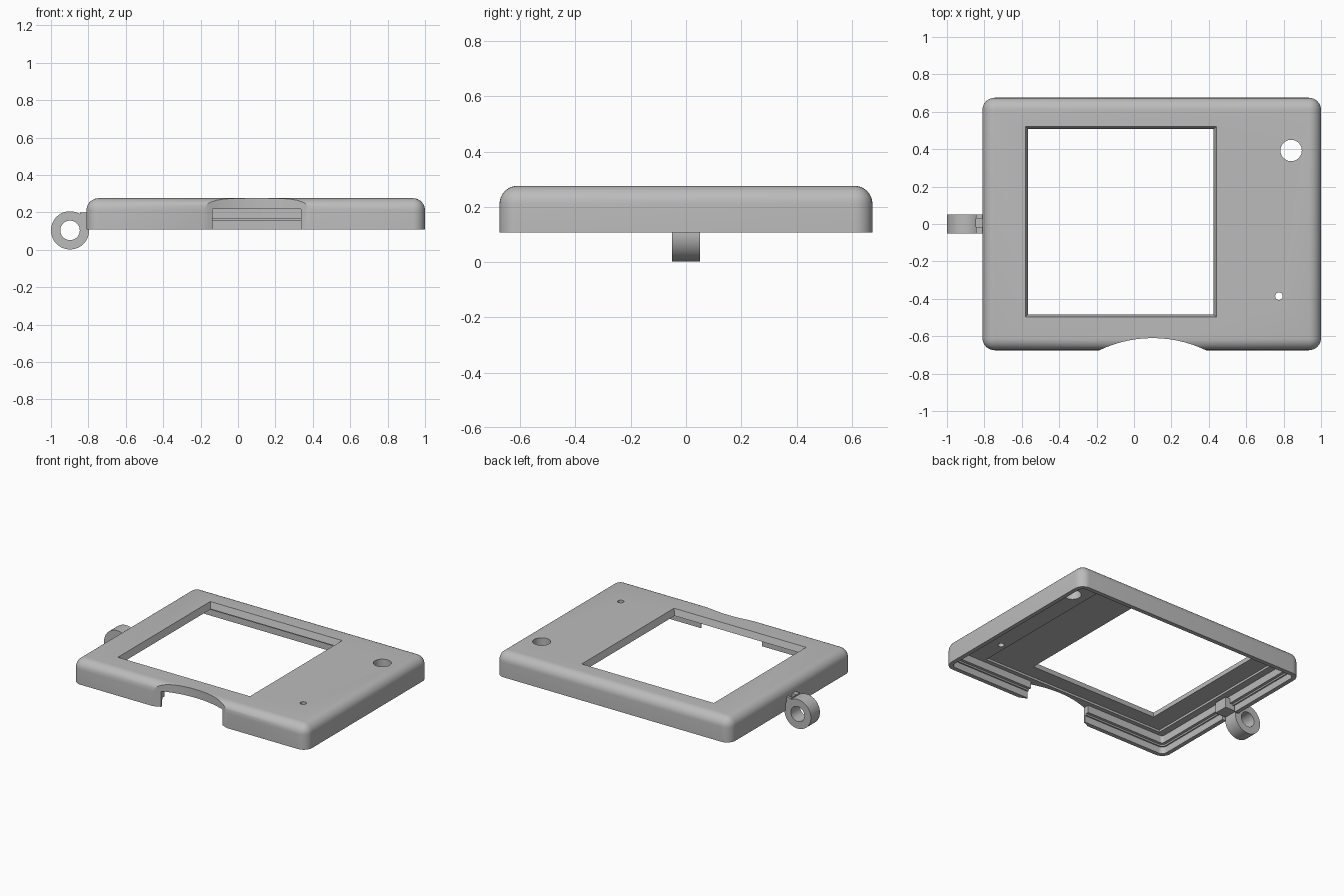
import bpy, bmesh, math
from mathutils import Matrix

default = bpy.data.objects.get("Cube")
if default:
    bpy.data.objects.remove(default, do_unlink=True)

grey = bpy.data.materials.new("plain grey")
grey.use_nodes = True
grey.diffuse_color = (0.5, 0.5, 0.5, 1)
grey.node_tree.nodes["Principled BSDF"].inputs["Base Color"].default_value = (0.5, 0.5, 0.5, 1)


def make(name, bm):
    bmesh.ops.recalc_face_normals(bm, faces=bm.faces)
    mesh = bpy.data.meshes.new(name)
    bm.to_mesh(mesh)
    bm.free()
    mesh.materials.append(grey)
    ob = bpy.data.objects.new(name, mesh)
    bpy.context.collection.objects.link(ob)
    return ob


def box(name, x, y, z, corner=0.0, top=0.0):
    """Box from ranges; corner rounds the upright edges, top rounds all but the bottom."""
    bm = bmesh.new()
    bmesh.ops.create_cube(bm, size=1)
    for v in bm.verts:
        v.co = [r[0] if c < 0 else r[1] for c, r in zip(v.co, (x, y, z))]
    if corner or top:
        edges = [e for e in bm.edges
                 if (top and max(v.co.z for v in e.verts) > z[0] + 1e-4)
                 or abs(e.verts[0].co.z - e.verts[1].co.z) > 1e-4]
        bmesh.ops.bevel(bm, geom=edges, offset=top or corner, segments=8,
                        profile=0.5, affect='EDGES')
    return make(name, bm)


def cylinder(name, center, radius, depth, along_y=False):
    bm = bmesh.new()
    turn = Matrix.Rotation(math.pi / 2, 4, 'X') if along_y else Matrix()
    bmesh.ops.create_cone(bm, cap_ends=True, segments=96, radius1=radius, radius2=radius,
                          depth=depth, matrix=Matrix.Translation(center) @ turn)
    return make(name, bm)


def apply_boolean(ob, other, operation='DIFFERENCE'):
    mod = ob.modifiers.new("boolean", 'BOOLEAN')
    mod.operation, mod.solver, mod.object = operation, 'EXACT', other
    bpy.ops.object.select_all(action='DESELECT')
    bpy.context.view_layer.objects.active = ob
    ob.select_set(True)
    bpy.ops.object.modifier_apply(modifier=mod.name)
    bpy.data.objects.remove(other, do_unlink=True)


X0, X1, Y, BOTTOM, TOP = -0.81, 1.0, 0.675, 0.108, 0.276


def cavity(name, wall, z, corner):
    return box(name, (X0 + wall, X1 - wall), (-Y + wall, Y - wall), z, corner)


# Rounded cover
cover = box("cover", (X0, X1), (-Y, Y), (BOTTOM, TOP), top=0.065)

# Hollow underside with a stepped rim and a snap groove
apply_boolean(cover, cavity("cavity", 0.06, (0, 0.217), 0.02))
apply_boolean(cover, cavity("rim_step", 0.03, (0, 0.155), 0.035))
apply_boolean(cover, cavity("snap_groove", 0.04, (0.15, 0.166), 0.03))

# Shallow pocket around the window
apply_boolean(cover, box("pocket", (-0.7, 0.73), (-0.585, 0.585), (0.2, 0.232)))

# Window with tapered sides
bm = bmesh.new()
bmesh.ops.create_cube(bm, size=1)
for v in bm.verts:
    low = v.co.z < 0
    inset = 0.02 if low else -0.003
    v.co.x = -0.58 + inset if v.co.x < 0 else 0.44 - inset
    v.co.y = -0.497 + inset if v.co.y < 0 else 0.522 - inset
    v.co.z = 0.215 if low else 0.285
apply_boolean(cover, make("window", bm))

# Round holes
apply_boolean(cover, cylinder("large_hole", (0.84, 0.393, 0.2), 0.057, 0.4))
apply_boolean(cover, cylinder("small_hole", (0.775, -0.386, 0.2), 0.02, 0.4))

# Curved finger scoop and the opening below it
apply_boolean(cover, cylinder("scoop", (0.1, -1.267, 0.2), 0.657, 0.4))
apply_boolean(cover, box("front_opening", (-0.137, 0.337), (-0.8, -0.6), (0, 0.217)))

# Notch in the left-hand wall for the ring arm
apply_boolean(cover, box("arm_notch", (-0.9, -0.7), (-0.06, 0.06), (0, 0.16)))

# Key ring loop with its arm
ring = cylinder("ring_loop", (-0.898, 0, 0.104), 0.102, 0.1, True)
apply_boolean(ring, box("arm", (-0.845, -0.715), (-0.05, 0.05), (0.125, 0.2)), 'UNION')
apply_boolean(ring, cylinder("ring_hole", (-0.898, 0, 0.104), 0.052, 0.3, True))
apply_boolean(ring, box("arm_slot", (-0.845, X0), (-0.015, 0.03), (0.17, 0.3)))

# Smooth rounds, crisp corners
for ob in (cover, ring):
    bpy.ops.object.select_all(action='DESELECT')
    bpy.context.view_layer.objects.active = ob
    ob.select_set(True)
    bpy.ops.object.shade_smooth_by_angle(angle=math.radians(30))
